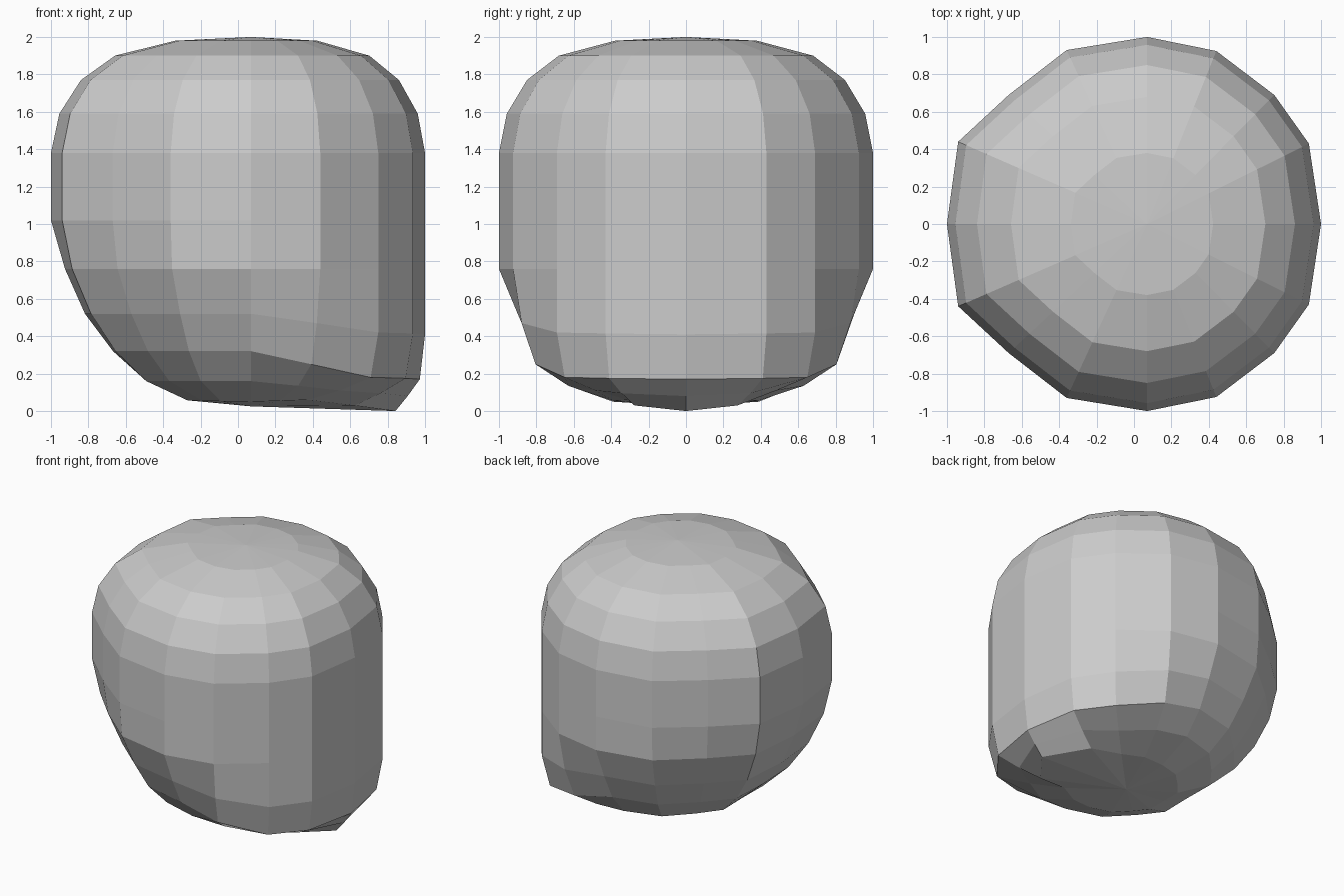
import bpy, bmesh

if "Cube" in bpy.data.objects:
    bpy.data.objects.remove(bpy.data.objects["Cube"])

CX = 0.07  # x of the central axis

# Half outline seen from above: right side, round the front, to left side
half = [(1, 0), (.935, -.43), (.75, -.69), (.44, -.925), (.07, -1),
        (-.36, -.93), (-.67, -.69), (-.94, -.44), (-1, 0)]
outline = half + [(x, -y) for x, y in half[-2:0:-1]]

# Dome rings: (scale, z)
dome = [(.38, 1.98), (.68, 1.9), (.85, 1.77), (.958, 1.59), (1, 1.38)]

# Underside profiles (scale, z) at key columns: right, corner, front, left
keys = {
    0: [(1, 1.02), (1, .76), (1, .41), (.97, .17), (.9, .08), (.83, 0)],
    2: [(1, 1.02), (1, .76), (1, .42), (.94, .18), (.7, .11), (.45, .06)],
    4: [(1, 1.02), (1, .76), (.9, .52), (.8, .32), (.66, .16), (.39, .05)],
    8: [(1, 1.02), (.93, .76), (.83, .52), (.69, .32), (.52, .16), (.32, .06)],
}


def profile(col):
    """Full top-to-bottom profile of one column, blended between key columns."""
    k = min(col, 16 - col)
    lo = max(i for i in keys if i <= k)
    hi = min(i for i in keys if i >= k)
    t = (k - lo) / (hi - lo) if hi > lo else 0
    return dome + [(a[0] + (b[0] - a[0]) * t, a[1] + (b[1] - a[1]) * t)
                   for a, b in zip(keys[lo], keys[hi])]


# Faceted body lofted column by column
bm = bmesh.new()
cols = [[bm.verts.new((CX + (x - CX) * s, y * s, z)) for s, z in profile(i)]
        for i, (x, y) in enumerate(outline)]
top = bm.verts.new((CX, 0, 2))
bottom = bm.verts.new((CX, 0, .025))
for i, a in enumerate(cols):
    b = cols[(i + 1) % len(cols)]
    bm.faces.new((top, a[0], b[0]))
    bm.faces.new((bottom, b[-1], a[-1]))
    for j in range(len(a) - 1):
        bm.faces.new((a[j], a[j + 1], b[j + 1], b[j]))
bmesh.ops.recalc_face_normals(bm, faces=bm.faces)

mesh = bpy.data.meshes.new("faceted_body")
bm.to_mesh(mesh)
bm.free()
bpy.context.collection.objects.link(bpy.data.objects.new("faceted_body", mesh))
